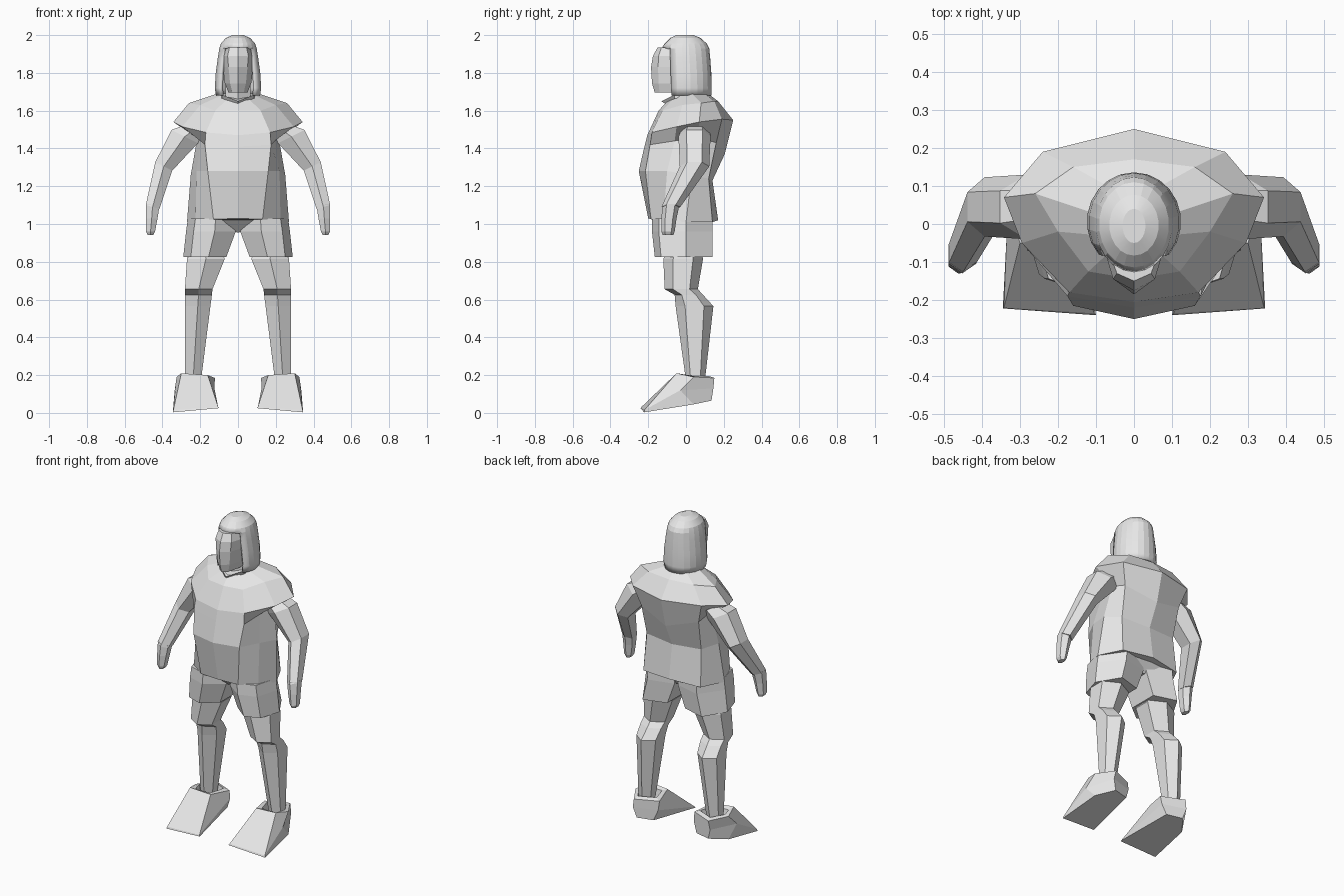
import bpy, bmesh, math

grey = bpy.data.materials.new("plain_grey")
grey.diffuse_color = (0.8, 0.8, 0.8, 1)


def make(name, bm, mirror=False):
    bmesh.ops.recalc_face_normals(bm, faces=bm.faces[:])
    me = bpy.data.meshes.new(name)
    bm.to_mesh(me)
    bm.free()
    me.materials.append(grey)
    ob = bpy.data.objects.new(name, me)
    bpy.context.collection.objects.link(ob)
    if mirror:
        mod = ob.modifiers.new("mirror", 'MIRROR')
        mod.use_mirror_merge = False
    return ob


def loft(rings, caps=True):
    """Skin a list of closed point rings."""
    bm = bmesh.new()
    vs = [[bm.verts.new(p) for p in r] for r in rings]
    n = len(vs[0])
    for a, b in zip(vs, vs[1:]):
        for i in range(n):
            j = (i + 1) % n
            bm.faces.new((a[i], a[j], b[j], b[i]))
    if caps:
        bm.faces.new(vs[0])
        bm.faces.new(vs[-1])
    return bm


def both(half):
    """Complete a front-to-back half ring whose ends lie on x = 0."""
    return half + [(-x, y, z) for x, y, z in half[-2:0:-1]]


def oval(x, y, z, rx, ry, slope=0.0, n=6):
    """Ring with corners facing front and back, tilted along x."""
    k = 1 / math.cos(math.pi / 6) if n == 6 else 1
    out = []
    for i in range(n):
        a = 2 * math.pi * i / n
        dx = rx * k * math.sin(a)
        out.append((x + dx, y - ry * math.cos(a), z + dx * slope))
    return out


# Shirt: collar line, shoulders, sleeve edge, armpit, belly, hem
shirt = [
    [(0, -.10, 1.65), (.06, -.07, 1.66), (.09, -.03, 1.68),
     (.11, .03, 1.69), (.07, .10, 1.69), (0, .13, 1.68)],
    [(0, -.145, 1.60), (.12, -.125, 1.60), (.20, -.02, 1.63),
     (.26, .08, 1.64), (.16, .15, 1.65), (0, .17, 1.65)],
    [(0, -.205, 1.47), (.17, -.18, 1.485), (.295, -.05, 1.515),
     (.342, .07, 1.54), (.24, .19, 1.555), (0, .25, 1.55)],
    [(0, -.22, 1.41), (.175, -.19, 1.42), (.195, -.06, 1.44),
     (.215, .06, 1.46), (.20, .16, 1.43), (0, .205, 1.37)],
    [(0, -.25, 1.28), (.16, -.215, 1.28), (.22, -.10, 1.28),
     (.25, .03, 1.26), (.19, .12, 1.24), (0, .14, 1.23)],
    [(0, -.20, 1.03), (.13, -.185, 1.025), (.225, -.12, 1.02),
     (.27, .0, 1.01), (.20, .14, 1.01), (0, .17, 1.02)],
]
make("shirt", loft([both(r) for r in shirt]))

# Collar band dipping to a point in front
collar = [[(0, -y, z), (.085, -.06, z + .035), (.10, .04, z + .04), (0, .11, z + .04)]
          for y, z in ((.10, 1.63), (.13, 1.65))]
make("collar", loft([both(r) for r in collar], caps=False))

# Pelvis joining the two shorts legs
pelvis = [
    [(0, -.17, 1.04), (.13, -.17, 1.04), (.13, .13, 1.04), (0, .14, 1.04)],
    [(0, -.09, .955), (.08, -.10, .97), (.08, .10, .97), (0, .08, .955)],
]
make("pelvis", loft([both(r) for r in pelvis]))

# Shorts legs
shorts = []
for z, xi, xo, yf, yb in ((1.03, .012, .265, -.18, .14), (.96, .012, .275, -.18, .14),
                          (.825, .062, .29, -.165, .14)):
    m = (xi + xo) / 2
    shorts.append([(xi, yf * .55, z), (m - .02, yf, z), (xo - .04, yf * .8, z),
                   (xo, .0, z), (m + .03, yb, z), (xi, yb * .7, z)])
make("shorts_leg", loft(shorts), True)

# Legs: thigh, knee, calf, ankle
leg = [(.175, -.01, .87, .085, .09), (.17, -.015, .815, .10, .105),
       (.208, -.025, .655, .073, .088), (.209, .015, .625, .071, .075),
       (.213, .045, .565, .067, .10), (.238, .05, .17, .042, .05)]
make("leg", loft([oval(*s) for s in leg]), True)

# Feet: sloped wedge with a hollow ankle rim
foot = [
    [(.10, -.24, .025), (.345, -.222, .003), (.325, .04, .045),
     (.25, .135, .065), (.15, .11, .065)],
    [(.105, -.235, .032), (.342, -.22, .015), (.335, -.03, .12),
     (.27, .145, .13), (.125, .10, .13)],
    [(.16, -.045, .20), (.30, -.05, .21), (.325, .04, .19),
     (.26, .15, .185), (.122, .09, .185)],
]
for s, z in ((.72, .195), (.6, .14)):
    foot.append([(.235 + (x - .235) * s, .045 + (y - .045) * s, z)
                 for x, y, _ in foot[2]])
make("foot", loft(foot), True)

# Arms: shoulder, elbow, wrist
arm = [(.23, .05, 1.50, .05, .075, .5), (.282, .045, 1.463, .07, .085, .5),
       (.393, .045, 1.305, .045, .078, .5), (.452, -.08, 1.09, .036, .05, .3)]
make("arm", loft([oval(*s) for s in arm]), True)

# Hands
hand = [(.452, -.08, 1.10, .036, .045, .2), (.457, -.09, 1.03, .031, .04),
        (.463, -.095, .96, .024, .035), (.463, -.095, .942, .015, .028)]
make("hand", loft([oval(*s) for s in hand]), True)

# Neck
make("neck", loft([oval(0, .02, z, .065, .085) for z in (1.63, 1.74)]))

# Face: chin, jaw, cheeks, brow, forehead
face = []
for z, nose, xm, ym, xs in ((1.695, -.165, .03, -.14, .05), (1.745, -.18, .042, -.145, .07),
                            (1.83, -.185, .05, -.148, .08), (1.89, -.175, .055, -.145, .08),
                            (1.935, -.15, .045, -.13, .07)):
    face.append(both([(0, nose, z), (xm, ym, z), (xs, -.06, z), (xs, .06, z), (0, .09, z)]))
make("face", loft(face))

# Hair: domed shell with an opening cut for the face
hair = [(1.68, .118, .128, .007), (1.72, .124, .13, .006), (1.80, .119, .13, .004),
        (1.88, .108, .128, 0), (1.93, .100, .126, -.003), (1.955, .092, .112, -.002),
        (1.985, .065, .08, -.003), (2.0, .03, .045, -.005)]
bm = loft([oval(0, cy, z, rx, ry, 0, 22) for z, rx, ry, cy in hair])
cut = []
for f in bm.faces:
    c = f.calc_center_median()
    if (c.z < 1.925 and c.y < -.08) or c.z < 1.69:
        cut.append(f)
bmesh.ops.delete(bm, geom=cut, context='FACES')
ob = make("hair", bm)
thick = ob.modifiers.new("thickness", 'SOLIDIFY')
thick.thickness = .016
thick.offset = -1
bpy.context.view_layer.objects.active = ob
ob.select_set(True)
bpy.ops.object.shade_smooth_by_angle(angle=math.radians(12))
